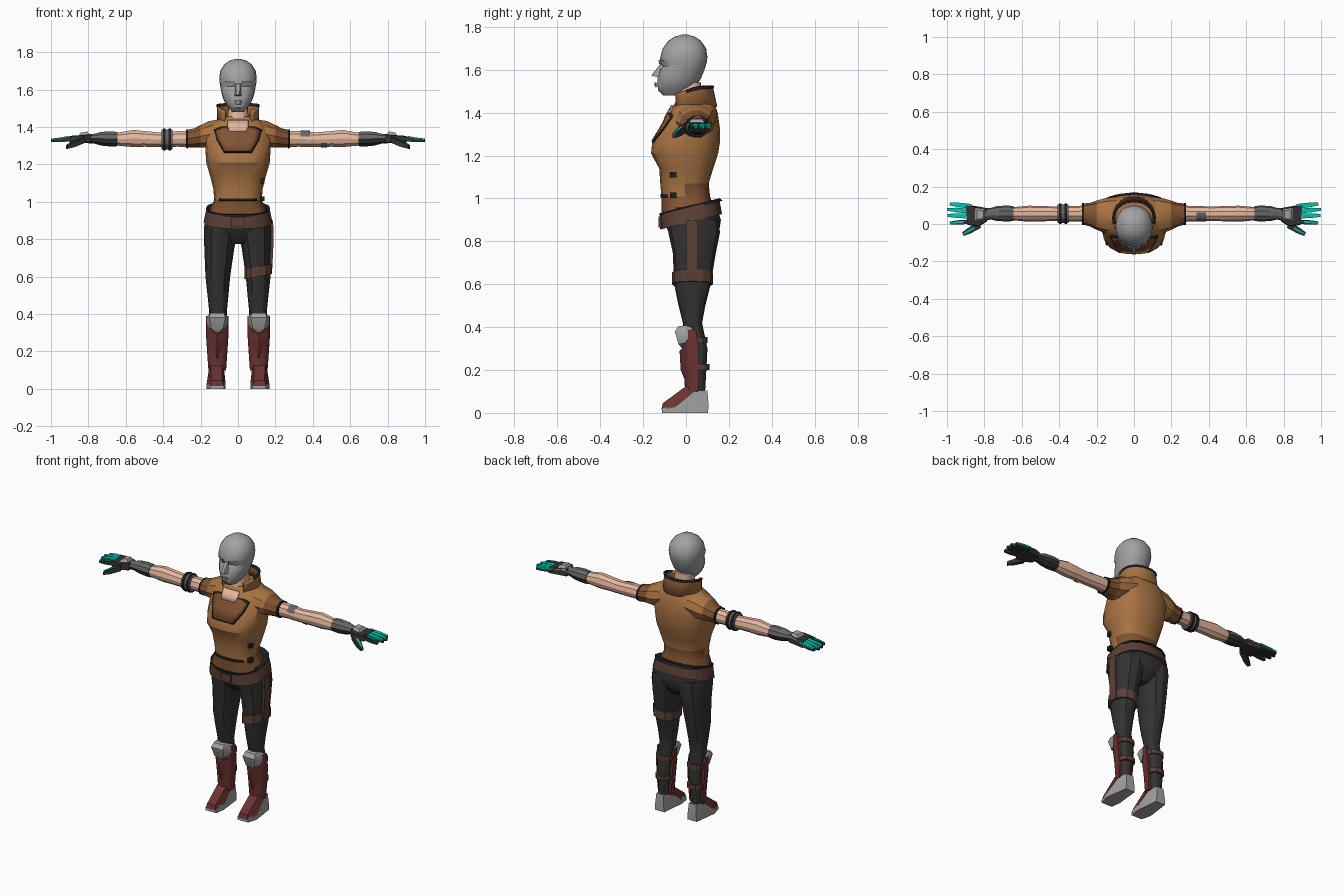
import bpy, bmesh, math
from mathutils import Vector

COL = {"tan_leather": (.40, .175, .058), "dark_leather": (.22, .085, .03), "belt_brown": (.105, .05, .038),
       "charcoal": (.032, .032, .032), "boot_red": (.15, .032, .032), "light_grey": (.36, .36, .36),
       "skin": (.78, .47, .34), "cyan": (0, .56, .43), "black_trim": (.014, .013, .013),
       "mid_grey": (.13, .13, .135)}
MAT = {}
for k, c in COL.items():
    MAT[k] = bpy.data.materials.new(k)
    MAT[k].diffuse_color = (*c, 1)


def finish(name, bm, mats, rule=None, mirror=False, solid=0):
    bmesh.ops.recalc_face_normals(bm, faces=bm.faces[:])
    if rule:
        for f in bm.faces:
            f.material_index = rule(f.calc_center_median(), f.normal)
    me = bpy.data.meshes.new(name)
    bm.to_mesh(me)
    bm.free()
    ob = bpy.data.objects.new(name, me)
    bpy.context.collection.objects.link(ob)
    for m in mats.split():
        me.materials.append(MAT[m])
    if solid:
        s = ob.modifiers.new("thickness", "SOLIDIFY")
        s.thickness, s.offset = solid, 0
    if mirror:
        ob.modifiers.new("mirror", "MIRROR")
    return ob


def loft(name, rings, mats, rule=None, closed=True, caps=True, **kw):
    bm = bmesh.new()
    vs = [[bm.verts.new(p) for p in r] for r in rings]
    n = len(vs[0])
    for a, b in zip(vs, vs[1:]):
        for i in range(n if closed else n - 1):
            j = (i + 1) % n
            bm.faces.new((a[i], a[j], b[j], b[i]))
    if closed and caps:
        bm.faces.new(vs[0])
        bm.faces.new(vs[-1])
    return finish(name, bm, mats, rule, **kw)


def hull(name, pts, mats, rule=None, sym=False, **kw):
    bm = bmesh.new()
    for p in pts:
        bm.verts.new(p)
        if sym and p[0]:
            bm.verts.new((-p[0], p[1], p[2]))
    r = bmesh.ops.convex_hull(bm, input=bm.verts[:])
    bmesh.ops.delete(bm, geom=list({v for v in r["geom_interior"] if isinstance(v, bmesh.types.BMVert)}), context="VERTS")
    bmesh.ops.dissolve_limit(bm, angle_limit=.02, verts=bm.verts[:], edges=bm.edges[:])
    return finish(name, bm, mats, rule, **kw)


def spow(v, e):
    return math.copysign(abs(v) ** (2 / e), v)


def angles(n, arc):
    # angle 0 points to the front; arc = (start, end) in degrees for open shells
    if arc:
        return [math.radians(arc[0] + (arc[1] - arc[0]) * i / n) for i in range(n + 1)]
    return [math.tau * i / n for i in range(n)]


def zring(z, w, yf, yb, cx=0, n=16, e=2.5, ty=0, tx=0, arc=None):
    c, h = (yf + yb) / 2, (yb - yf) / 2
    out = []
    for a in angles(n, arc):
        x, y = w * spow(math.sin(a), e), c - h * spow(math.cos(a), e)
        out.append((cx + x, y, z + ty * y + tx * x))
    return out


def xring(x, cy, cz, ry, rz, n=10, arc=None):
    return [(x, cy - ry * math.cos(a), cz + rz * math.sin(a)) for a in angles(n, arc)]


def box(name, x, y, z, mats, **kw):
    return hull(name, [(a, b, c) for a in x for b in y for c in z], mats, **kw)


# Jacket body: z, half width, front y, back y
TORSO = [(.93, .165, -.115, .14), (1.01, .127, -.115, .112), (1.07, .132, -.12, .106), (1.14, .15, -.125, .127),
         (1.21, .17, -.163, .15), (1.26, .173, -.158, .158), (1.33, .178, -.115, .158), (1.40, .165, -.078, .148),
         (1.435, .12, -.058, .135), (1.455, .085, -.045, .12)]
loft("jacket_body", [zring(*t, e=2.6) for t in TORSO], "tan_leather dark_leather",
     lambda c, n: int(c.z < 1.0 or (c.z < 1.1 and c.y > -.03)))


def chest(x, z, off):
    for a, b in zip(TORSO, TORSO[1:]):
        if a[0] <= z <= b[0]:
            t = (z - a[0]) / (b[0] - a[0])
            w, f, k = (a[i] + t * (b[i] - a[i]) for i in (1, 2, 3))
            return (x, (f + k) / 2 - (k - f) / 2 * (1 - min(1, abs(x / w)) ** 2.6) ** (1 / 2.6) - off, z)


def chest_patch(name, rows, off, mat):
    loft(name, [[chest(hw * (i / 4 - 1), z, off) for i in range(9)] for z, hw in rows], mat, closed=False, solid=.005)


chest_patch("chest_panel_edge", [(1.262, .075), (1.33, .113), (1.385, .128), (1.40, .09)], .002, "black_trim")
chest_patch("chest_panel", [(1.27, .068), (1.33, .104), (1.378, .118), (1.395, .08)], .006, "dark_leather")
chest_patch("neckline_skin", [(1.375, .045), (1.40, .055), (1.435, .055)], .009, "skin")
chest_patch("waist_seam", [(1.005, .1), (1.018, .1)], .002, "black_trim")
for z in (1.015, 1.11):
    box("side_clasp", (.12, .143), (-.075, -.045), (z - .012, z + .014), "black_trim")

# Collar, open at the front and higher at the back
collar = []
for z, w, f, b, drop in ((1.42, .108, -.068, .14, .035), (1.505, .106, -.062, .122, .03), (1.52, .112, -.066, .125, .03)):
    collar.append([(x, y, zz - drop * max(0, (.05 - y) / .1)) for x, y, zz in
                   zring(z, w, f, b, e=2.2, ty=.05, arc=(38, 322))])
loft("collar", collar, "tan_leather black_trim", lambda c, n: int(c.z > 1.5 or (c.y < -.035 and abs(c.x) < .07)),
     closed=False, solid=.012)
loft("neck", [zring(1.36, .065, -.07, .08), zring(1.44, .056, -.05, .075), zring(1.54, .052, -.048, .07)], "skin")

# Head
HEAD = [(1.48, .03, -.105, 0), (1.505, .053, -.13, .03), (1.53, .07, -.133, .05), (1.56, .083, -.133, .07),
        (1.60, .092, -.122, .086), (1.615, .094, -.112, .091), (1.635, .098, -.122, .097), (1.66, .1, -.12, .1),
        (1.70, .095, -.108, .094), (1.735, .073, -.083, .07), (1.755, .044, -.053, .04), (1.764, .015, -.02, .01)]
loft("head", [zring(*h, n=20, e=2.2) for h in HEAD], "light_grey")
hull("nose", [(.012, -.115, 1.635), (.02, -.125, 1.565), (.008, -.16, 1.572), (.006, -.155, 1.582)], "light_grey", sym=True)
hull("lips", [(.032, -.12, 1.533), (.012, -.146, 1.543), (0, -.147, 1.527), (.012, -.14, 1.517)], "light_grey", sym=True)
hull("brow", [(.015, -.125, 1.628), (.07, -.103, 1.645), (.07, -.09, 1.63), (.02, -.128, 1.645), (.02, -.1, 1.628)],
     "light_grey", mirror=True)

# Sleeves, arms, armband, tattoos
loft("sleeve", [xring(.09, .045, 1.375, .1, .07), xring(.155, .045, 1.36, .093, .075), xring(.2, .047, 1.35, .078, .063),
                xring(.235, .05, 1.341, .063, .054), xring(.275, .053, 1.336, .056, .05)], "tan_leather dark_leather",
     lambda c, n: int(c.x > .2), mirror=True)
loft("sleeve_hem", [xring(.268, .053, 1.336, .059, .053), xring(.279, .053, 1.336, .058, .052)], "black_trim", mirror=True)
loft("arm", [xring(.24, .055, 1.335, .045, .046), xring(.32, .055, 1.336, .041, .044), xring(.42, .055, 1.332, .039, .041),
             xring(.5, .055, 1.336, .041, .044), xring(.56, .055, 1.338, .043, .048), xring(.66, .055, 1.334, .034, .034)],
     "skin", mirror=True)
for x0, x1, r, m in ((-.41, -.35, .05, "mid_grey"), (-.402, -.388, .055, "black_trim"), (-.372, -.358, .055, "black_trim")):
    loft("arm_band", [xring(x0, .055, 1.333, r, r + .004, 12), xring(x1, .055, 1.333, r, r + .004, 12)], m)
loft("upper_tattoo", [xring(x, .055, 1.334, .044, .047, 4, (20, 100)) for x in (.335, .385)], "mid_grey", closed=False)
loft("lower_tattoo", [xring(x, .055, 1.334, .044, .046, 2, (-70, -25)) for x in (.445, .475)], "mid_grey", closed=False)

# Gauntlets and hands
loft("gauntlet", [xring(.645, .056, 1.335, .04, .04), xring(.68, .056, 1.336, .043, .043), xring(.735, .056, 1.337, .039, .038),
                  xring(.765, .055, 1.337, .031, .028), xring(.8, .05, 1.337, .034, .027)], "charcoal mid_grey",
     lambda c, n: int(n.z > .25), mirror=True)
hull("palm", [(.785, .015, 1.315), (.785, .085, 1.315), (.785, .02, 1.36), (.785, .08, 1.36), (.89, -.005, 1.315),
              (.9, .105, 1.315), (.89, 0, 1.352), (.9, .1, 1.352), (.83, -.015, 1.32), (.83, -.01, 1.352)], "charcoal", mirror=True)
hull("hand_guard", [(.79, .015, 1.35), (.79, .085, 1.35), (.86, .005, 1.345), (.86, .095, 1.345), (.805, .03, 1.376),
                    (.805, .07, 1.376), (.84, .025, 1.37), (.84, .075, 1.37)], "light_grey", mirror=True)


def bar(name, p, q, w, h, mat):
    p, q = Vector(p), Vector(q)
    s = (q - p).cross(Vector((0, 0, 1))).normalized()
    pts = [c + s * w * k * i + Vector((0, 0, h * k * j)) for c, k in ((p, 1), (p.lerp(q, .6), .95), (q, .6))
           for i in (-1, 1) for j in (-1, 1)]
    hull(name, pts, mat, mirror=True)


for y0, y1, x1 in ((.094, .107, .985), (.068, .079, 1.0), (.042, .046, .998), (.012, .006, .985)):
    bar("finger", (.88, y0, 1.336), (x1, y1, 1.325), .012, .011, "charcoal")
    if y0 > .02:
        bar("finger_plate", (.87, y0, 1.347), (x1 - .002, y1, 1.334), .013, .005, "cyan")
    else:
        bar("finger_plate", (.91, y0, 1.347), (x1 - .002, y1, 1.334), .005, .004, "cyan")
bar("thumb", (.825, -.005, 1.33), (.915, -.055, 1.292), .017, .015, "charcoal")
bar("thumb_plate", (.855, -.021, 1.328), (.915, -.055, 1.302), .006, .006, "cyan")

# Trousers
loft("hips", [zring(.775, .06, -.03, .1), zring(.81, .13, -.06, .135), zring(.85, .178, -.085, .155),
              zring(.9, .178, -.102, .163), zring(.96, .158, -.108, .143)], "charcoal")
LEG = [(.9, .088, -.09, .155, .09), (.84, .09, -.082, .158, .093), (.75, .08, -.062, .14, .1), (.6, .066, -.055, .115, .108),
       (.5, .056, -.035, .09, .107), (.42, .048, -.015, .075, .107), (.3, .047, .005, .1, .11), (.2, .04, .01, .095, .112),
       (.08, .034, .01, .088, .115)]
loft("leg", [zring(z, w, f, b, cx, 12, 2.2) for z, w, f, b, cx in LEG], "charcoal", mirror=True)

# Belt and thigh holster straps
for nm, a, b, g, m in (("belt", .885, .955, 0, "belt_brown"), ("belt_edge", .947, .962, .002, "black_trim")):
    loft(nm, [zring(a, .184 - g * 4 - (.01 if g else 0), -.12 - g, .168 + g, ty=.25),
              zring(b, .17 + g, -.122 - g, .156 + g, ty=.25)], m)
box("belt_pouch", (-.035, .035), (-.128, -.11), (.865, .915), "belt_brown")
hull("thigh_strap", [(x + dx, y, z) for x, z in ((.18, .9), (.182, .78), (.174, .62)) for dx in (-.03, .008)
                     for y in (.0, .055)], "belt_brown")
loft("thigh_band", [zring(z, .074, -.066, .126, .109, 12, 2.3, tx=.2) for z in (.60, .655)], "belt_brown")

# Shin armour, calf straps, knee guards
loft("shin_plate", [zring(z, w, f, b, .111, 8, 2.2, arc=(-100, 100)) for z, w, f, b in
                    ((.1, .045, .0, .09), (.2, .051, -.006, .1), (.3, .058, -.014, .1), (.385, .058, -.018, .085))],
     "boot_red", mirror=True, solid=.01)
hull("shin_ridge", [(.07, 0, .24), (.152, 0, .24), (.111, -.025, .2), (.065, -.006, .31), (.157, -.006, .31),
                    (.111, -.03, .29), (.111, 0, .14)], "boot_red", mirror=True)
for z, w, b in ((.34, .053, .1), (.215, .05, .109)):
    loft("calf_strap", [zring(zz, w, .005, b, .111, 12) for zz in (z - .014, z + .014)], "belt_brown", mirror=True)
hull("knee_guard", [(.052, .03, .385), (.17, .03, .385), (.052, .03, .335), (.17, .03, .335), (.075, -.035, .405),
                    (.147, -.035, .405), (.068, -.052, .38), (.154, -.052, .38), (.08, -.035, .32), (.142, -.035, .32),
                    (.111, -.015, .298), (.08, .02, .41), (.142, .02, .41)], "light_grey", mirror=True)

# Boots: grey sole and heel, red upper
hull("boot_sole", [(.075, -.113, 0), (.15, -.113, 0), (.066, -.05, 0), (.168, -.05, 0), (.082, .103, 0), (.148, .103, 0),
                   (.075, -.113, .018), (.15, -.113, .018), (.066, -.05, .028), (.168, -.05, .028), (.078, .04, .1),
                   (.152, .04, .1), (.09, .1, .105), (.14, .1, .105), (.085, .105, .04), (.145, .105, .04)],
     "light_grey", mirror=True)
hull("boot_upper", [(.078, -.115, .016), (.148, -.115, .016), (.085, -.108, .045), (.142, -.108, .045), (.066, -.05, .026),
                    (.168, -.05, .026), (.082, -.03, .09), (.148, -.03, .09), (.085, .0, .125), (.145, .0, .125),
                    (.074, .04, .1), (.156, .04, .1), (.085, .045, .125), (.145, .045, .125)], "boot_red", mirror=True)

# Smooth gentle curves, keep creases sharp
bpy.ops.object.select_all(action="SELECT")
bpy.context.view_layer.objects.active = bpy.data.objects["head"]
bpy.ops.object.shade_smooth_by_angle(angle=math.radians(28))
